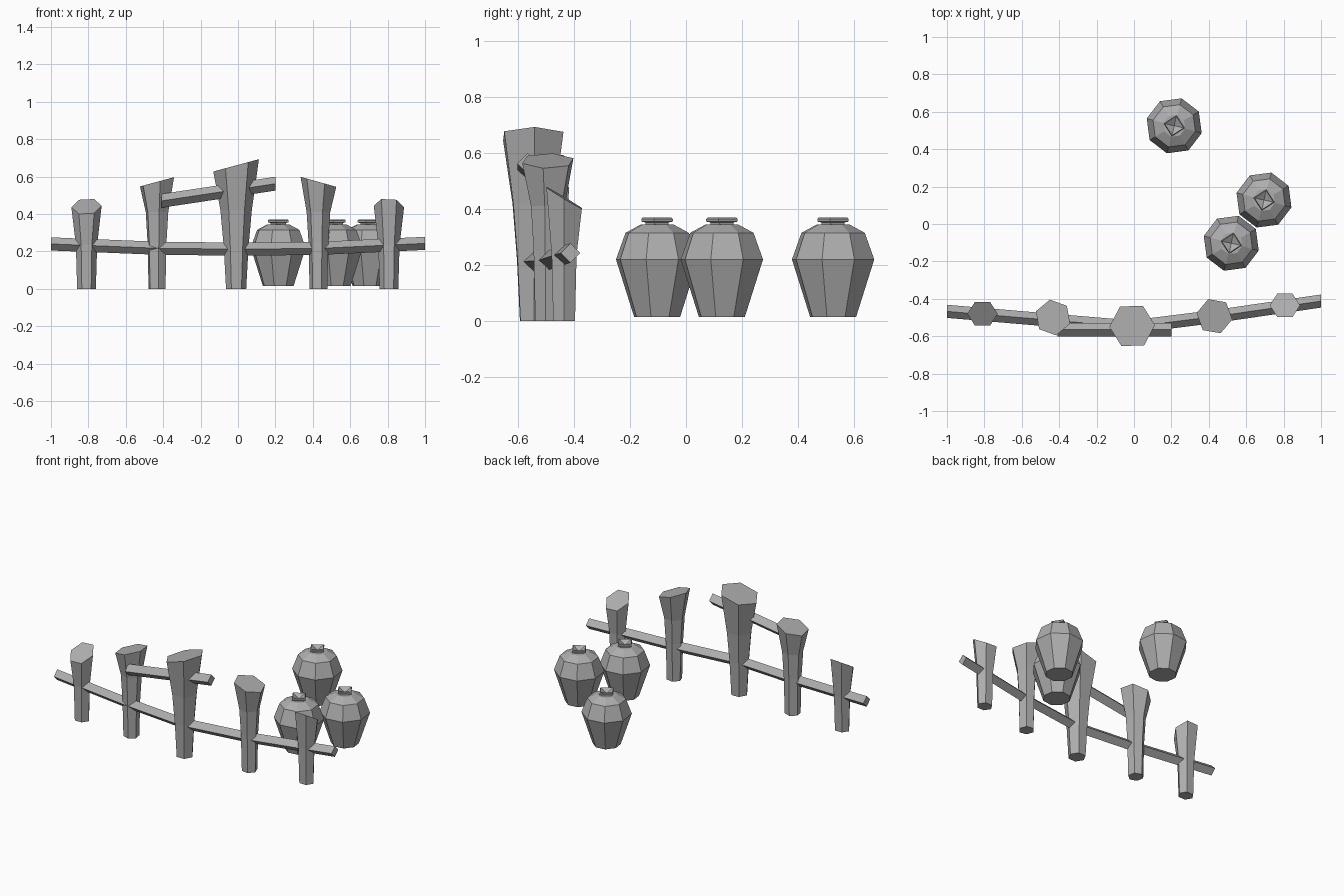
import bpy, bmesh, math
from mathutils import Vector

cube = bpy.data.objects.get("Cube")
if cube:
    bpy.data.objects.remove(cube, do_unlink=True)

# One plain grey for everything
grey = bpy.data.materials.new("plain_grey")
grey.use_nodes = True
colour = (0.42, 0.42, 0.42, 1)
grey.diffuse_color = colour
grey.node_tree.nodes["Principled BSDF"].inputs["Base Color"].default_value = colour


def finish(name, bm):
    bmesh.ops.recalc_face_normals(bm, faces=bm.faces)
    mesh = bpy.data.meshes.new(name)
    bm.to_mesh(mesh)
    bm.free()
    mesh.materials.append(grey)
    obj = bpy.data.objects.new(name, mesh)
    bpy.context.collection.objects.link(obj)
    return obj


def loft(bm, rings, cap_top=True):
    """Skin a list of equal point rings and cap the ends."""
    loops = [[bm.verts.new(p) for p in ring] for ring in rings]
    n = len(loops[0])
    for a, b in zip(loops, loops[1:]):
        for i in range(n):
            j = (i + 1) % n
            bm.faces.new((a[i], a[j], b[j], b[i]))
    bm.faces.new(loops[0])
    if cap_top:
        bm.faces.new(loops[-1])
    return loops[-1]


def ring(x, y, z, r, sides, turn, squash=1.0, slope=(0, 0)):
    pts = []
    for i in range(sides):
        a = math.radians(turn) + math.tau * i / sides
        dx, dy = r * math.cos(a), r * squash * math.sin(a)
        pts.append((x + dx, y + dy, z + slope[0] * dx + slope[1] * dy))
    return pts


def post(name, x, y, levels, turn, slope, squash=1.0):
    """Flared hexagonal post with a slanted cut on top."""
    bm = bmesh.new()
    last = len(levels) - 1
    loft(bm, [ring(x, y, z, r, 6, turn, squash, slope if i == last else (0, 0))
              for i, (z, r) in enumerate(levels)])
    finish(name, bm)


def rail(name, path, r):
    """Square bar on edge, following a path."""
    bm = bmesh.new()
    rings = []
    for p in map(Vector, path):
        rings.append([p + Vector(d) * r for d in
                      ((0, 1, 0), (0, 0, 1), (0, -1, 0), (0, 0, -1))])
    loft(bm, rings)
    finish(name, bm)


def pot(name, x, y):
    # Eight-sided body
    bm = bmesh.new()
    body = ((0.015, 0.085), (0.22, 0.152), (0.315, 0.117), (0.345, 0.06))
    loft(bm, [ring(x, y, z, r, 8, -15) for z, r in body])
    # Four-sided neck and rim with a sunken mouth
    neck = ((0.335, 0.042), (0.352, 0.042), (0.355, 0.057), (0.365, 0.057), (0.37, 0.052))
    mouth = loft(bm, [ring(x, y, z, r, 4, -12) for z, r in neck], cap_top=False)
    pit = bm.verts.new((x, y, 0.347))
    for i in range(4):
        bm.faces.new((mouth[i], mouth[(i + 1) % 4], pit))
    finish(name, bm)


# Fence posts
short = ((0, 0.05), (0.235, 0.057), (0.44, 0.081))
medium = ((0, 0.048), (0.25, 0.054), (0.41, 0.064), (0.572, 0.097))
tall = ((0, 0.054), (0.22, 0.066), (0.42, 0.084), (0.66, 0.122))
post("outer_right_post", -0.81, -0.48, short, 0, (0.05, 0.6), 0.9)
post("inner_right_post", -0.433, -0.5, medium, -20, (0.27, 0))
post("middle_post", -0.01, -0.545, tall, 2, (0.27, 0))
post("inner_left_post", 0.43, -0.493, medium, -10, (-0.28, 0))
post("outer_left_post", 0.807, -0.435, short, 0, (-0.05, -0.6), 0.9)

# Rails
rail("lower_rail", ((-1, -0.467, 0.24), (-0.433, -0.515, 0.217), (-0.01, -0.55, 0.212),
                    (0.43, -0.495, 0.216), (1, -0.412, 0.243)), 0.035)
rail("upper_rail", ((-0.41, -0.565, 0.47), (0.2, -0.565, 0.562)), 0.037)

# Pots
for label, x, y in (("back", 0.215, 0.525), ("side", 0.695, 0.128), ("front", 0.52, -0.103)):
    pot(label + "_pot", x, y)
